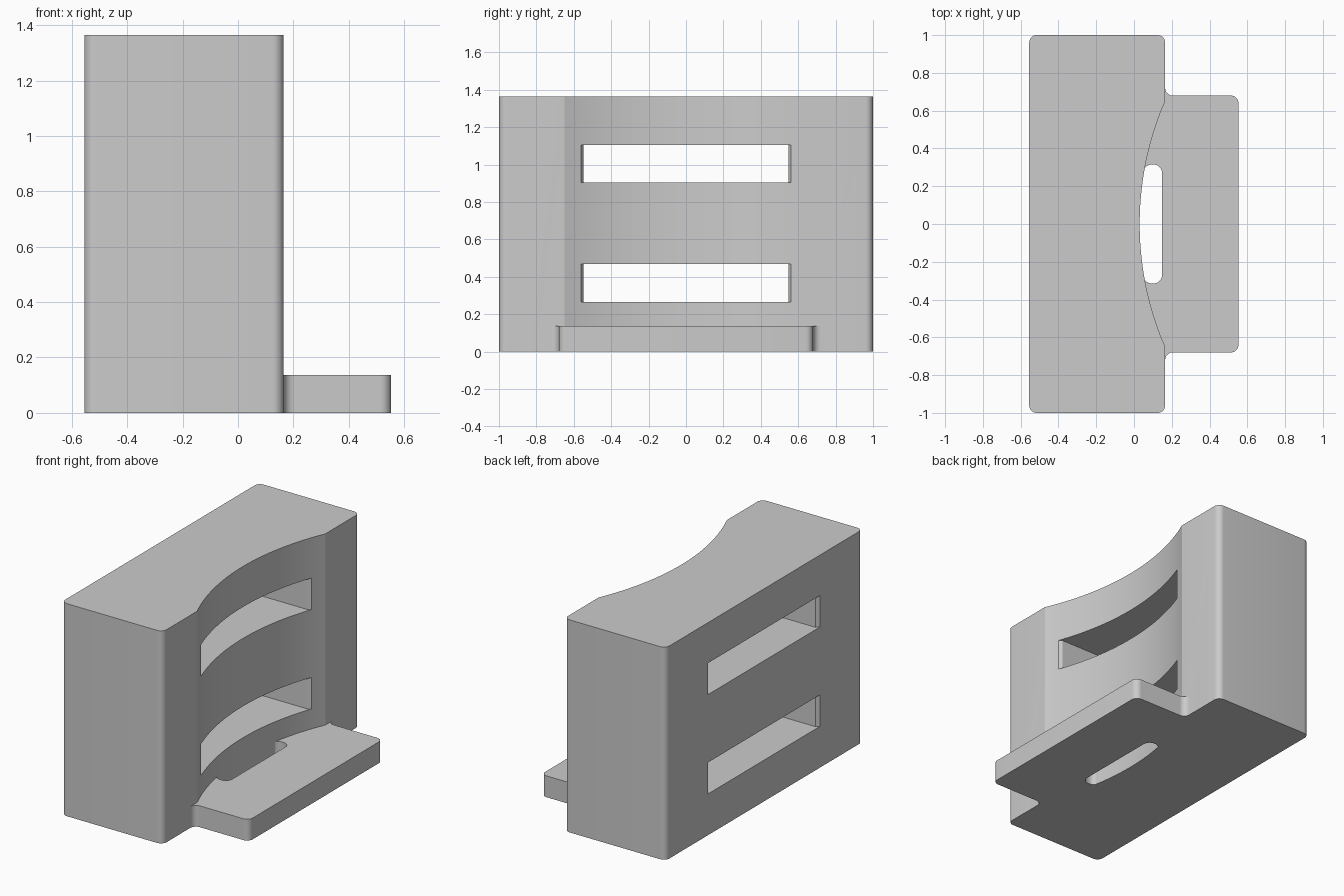
import bpy
import bmesh
import math
from mathutils import Vector

if "Cube" in bpy.data.objects:
    bpy.data.objects.remove(bpy.data.objects["Cube"], do_unlink=True)

# Main dimensions
BACK, FRONT, TIP = -0.555, 0.165, 0.553
HEIGHT, PLATE_TOP = 1.365, 0.137
ARC_Y, ARC_DEPTH = 0.65, 0.135
ARC_R = (ARC_Y ** 2 + ARC_DEPTH ** 2) / (2 * ARC_DEPTH)
ARC_X = FRONT - ARC_DEPTH + ARC_R

grey = bpy.data.materials.new("Light grey")
grey.use_nodes = True
grey.diffuse_color = (0.6, 0.6, 0.6, 1)
grey.node_tree.nodes["Principled BSDF"].inputs["Base Color"].default_value = (0.6, 0.6, 0.6, 1)


def hollow_x(y):
    """x of the concave front surface at a given y"""
    return ARC_X - math.sqrt(ARC_R ** 2 - y * y)


def hollow(half, steps, shift=0.0):
    """Points along the concave surface from +half to -half"""
    ys = [half - 2 * half * i / steps for i in range(steps + 1)]
    return [(hollow_x(y) + shift, y, 0) for y in ys]


def mirror_y(points):
    """Outline closed by its own reflection in y"""
    return points + [(x, -y, r) for x, y, r in reversed(points)]


def rounded(points, steps=8):
    """Replace each (x, y, radius) corner by a fillet arc"""
    out = []
    for i, (x, y, r) in enumerate(points):
        p = Vector((x, y))
        if r == 0:
            out.append(p)
            continue
        a = (Vector(points[i - 1][:2]) - p).normalized()
        b = (Vector(points[(i + 1) % len(points)][:2]) - p).normalized()
        half = a.angle(b) / 2
        centre = p + (a + b).normalized() * (r / math.sin(half))
        start = p + a * (r / math.tan(half)) - centre
        end = p + b * (r / math.tan(half)) - centre
        sweep = start.angle(end)
        for k in range(steps + 1):
            t = k / steps
            arm = (start * math.sin((1 - t) * sweep) + end * math.sin(t * sweep)) / math.sin(sweep)
            out.append(centre + arm)
    return out


def prism(name, points, z0, z1):
    """Extrude a plan outline between two heights"""
    bm = bmesh.new()
    face = bm.faces.new([bm.verts.new((p.x, p.y, z0)) for p in rounded(points)])
    top = bmesh.ops.extrude_face_region(bm, geom=[face])["geom"]
    verts = [v for v in top if isinstance(v, bmesh.types.BMVert)]
    bmesh.ops.translate(bm, verts=verts, vec=(0, 0, z1 - z0))
    bmesh.ops.recalc_face_normals(bm, faces=bm.faces[:])
    mesh = bpy.data.meshes.new(name)
    bm.to_mesh(mesh)
    bm.free()
    mesh.materials.append(grey)
    obj = bpy.data.objects.new(name, mesh)
    bpy.context.collection.objects.link(obj)
    return obj


def combine(target, other, operation):
    """Apply a boolean and discard the helper"""
    other.hide_render = True
    mod = target.modifiers.new(operation.title(), "BOOLEAN")
    mod.operation = operation
    mod.solver = "EXACT"
    mod.object = other
    bpy.ops.object.select_all(action="DESELECT")
    bpy.context.view_layer.objects.active = target
    target.select_set(True)
    bpy.ops.object.modifier_apply(modifier=mod.name)
    bpy.data.objects.remove(other, do_unlink=True)


# Upright block with a concave front
block = prism(
    "slotted_block",
    [(BACK, -1, 0.04), (FRONT, -1, 0.04)]
    + hollow(ARC_Y, 40)[::-1]
    + [(FRONT, 1, 0.04), (BACK, 1, 0.04)],
    0, HEIGHT)

# Two windows through the block, with softened mouths
WIN, FLARE = 0.548, 0.02
mouth = hollow_x(WIN)
window = mirror_y([
    (BACK - 0.1, WIN + FLARE, 0), (BACK, WIN + FLARE, 0),
    (BACK + FLARE, WIN, 0),
    (mouth - 0.016, WIN, 0), (mouth + 0.005, WIN + 0.014, 0),
    (FRONT + 0.1, WIN + 0.014, 0)])
# Curve the back mouth by sampling a quarter circle
quarter = [(BACK + FLARE * math.sin(a), WIN + FLARE * (1 - math.cos(math.pi / 2 - a)) , 0)
           for a in (math.pi / 2 * i / 6 for i in range(1, 6))]
window = mirror_y(window[:2] + quarter + window[2:6])
for low in (0.265, 0.903):
    combine(block, prism("window_cutter", window, low, low + 0.202), "DIFFERENCE")

# Foot plate with filleted joins to the block
plate = prism(
    "foot_plate",
    mirror_y([(0, 0.8, 0), (FRONT, 0.8, 0), (FRONT, 0.68, 0.04), (TIP, 0.68, 0.04)]),
    0, PLATE_TOP)

# Slot in the plate, following the concave face
slot = hollow(0.27, 16, -0.004) + [
    (0.052, -0.315, 0.045), (0.148, -0.315, 0.045),
    (0.148, 0.315, 0.045), (0.052, 0.315, 0.045)]
combine(plate, prism("slot_cutter", slot, -0.1, PLATE_TOP + 0.1), "DIFFERENCE")
combine(block, plate, "UNION")

# Smooth fillets, crisp edges
bpy.ops.object.select_all(action="DESELECT")
bpy.context.view_layer.objects.active = block
block.select_set(True)
bpy.ops.object.shade_smooth_by_angle(angle=math.radians(20))
